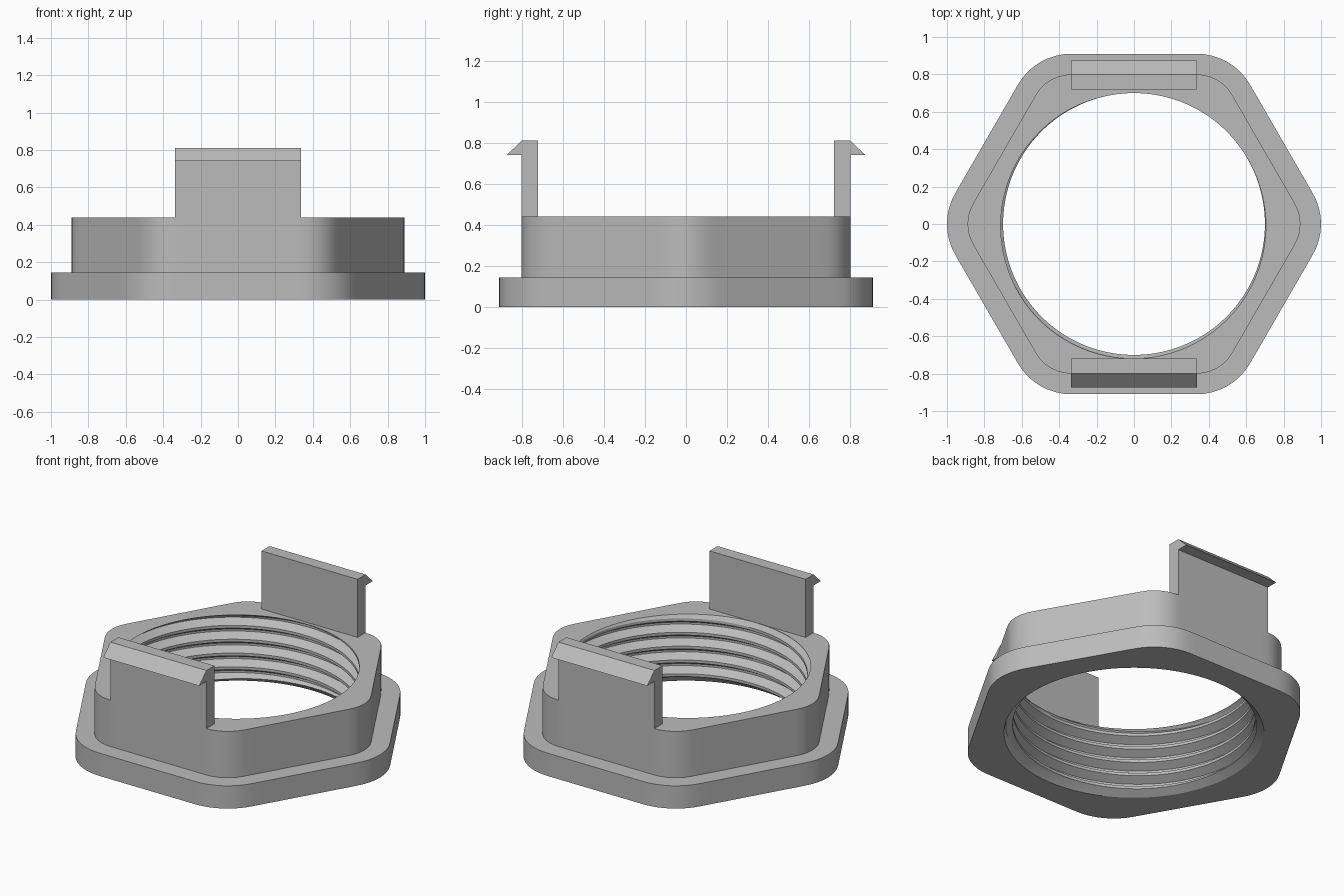
import bpy, bmesh, math

cube = bpy.data.objects.get("Cube")
if cube:
    bpy.data.objects.remove(cube)

grey = bpy.data.materials.new("plain grey")
grey.use_nodes = True
COLOUR = (0.5, 0.5, 0.5, 1)
grey.diffuse_color = COLOUR
grey.node_tree.nodes["Principled BSDF"].inputs["Base Color"].default_value = COLOUR

STEPS = 144                       # columns round the ring
BASE_H, TOP, LEAD = 0.145, 0.44, 0.03
BORE, DEPTH, PITCH = 0.70, 0.05, 0.088
PHASE = 0.19
TURN = 2 * math.pi


def finish(bm, name):
    bmesh.ops.recalc_face_normals(bm, faces=bm.faces)
    mesh = bpy.data.meshes.new(name)
    bm.to_mesh(mesh)
    bm.free()
    mesh.materials.append(grey)
    ob = bpy.data.objects.new(name, mesh)
    bpy.context.collection.objects.link(ob)
    bpy.ops.object.select_all(action='DESELECT')
    ob.select_set(True)
    bpy.context.view_layer.objects.active = ob
    return ob


def hex_radius(angle, apothem, corner):
    """Distance from the centre to a hexagon with rounded corners."""
    off = (angle + math.pi / 6) % (math.pi / 3) - math.pi / 6   # from a corner
    centre = (apothem - corner) / math.cos(math.pi / 6)
    side = math.sin(off) * centre
    flat = apothem / math.cos(math.pi / 6 - abs(off))
    # the straight side ends where the corner arc is tangent to it
    along = flat * math.sin(math.pi / 6 - abs(off))
    if along < centre * 0.5:
        return flat
    return math.cos(off) * centre + math.sqrt(corner ** 2 - side ** 2)


def thread_radius(angle, z):
    """Trapezoid thread, fading out at the top."""
    u = (z / PITCH - angle / TURN + PHASE) % 1
    cut = min(1, max(0, (0.4 - abs(u - 0.5)) / 0.33))
    return BORE + DEPTH * cut * min(1, (TOP - z) / 0.05 + 0.4)


def column(angle):
    """Closed section of the nut: outside first, then down the thread."""
    base = hex_radius(angle, 0.91, 0.328)
    upper = hex_radius(angle, 0.80, 0.218)
    pts = [(BORE + DEPTH, 0), (base, 0), (base, BASE_H), (upper, BASE_H), (upper, TOP)]
    for k in range(7, -3, -1):
        for part in (0.9, 0.57, 0.43, 0.1):
            z = PITCH * (k + part + angle / TURN - PHASE)
            z = min(TOP, max(LEAD, z))
            pts.append((thread_radius(angle, z), z))
    return [(r * math.cos(angle), r * math.sin(angle), z) for r, z in pts]


# Threaded hexagonal body with its wider flange
bm = bmesh.new()
cols = [[bm.verts.new(p) for p in column(TURN * i / STEPS)] for i in range(STEPS + 1)]
for a, b in zip(cols, cols[1:]):
    for j in range(len(a)):
        n = (j + 1) % len(a)
        bm.faces.new((a[j], b[j], b[n], a[n]))
bmesh.ops.remove_doubles(bm, verts=bm.verts, dist=0.00005)
bmesh.ops.dissolve_degenerate(bm, dist=0.00005, edges=bm.edges)
finish(bm, "threaded_hex_body")
bpy.ops.object.shade_smooth_by_angle(angle=math.radians(25))


# Snap clips with hooked tips, front and back
def clip(name, side):
    bm = bmesh.new()
    profile = [(0.72, TOP), (0.80, TOP), (0.80, 0.74), (0.873, 0.74), (0.80, 0.81), (0.72, 0.81)]
    face = bm.faces.new([bm.verts.new((-0.338, side * y, z)) for y, z in profile])
    out = bmesh.ops.extrude_face_region(bm, geom=[face])
    verts = [g for g in out["geom"] if isinstance(g, bmesh.types.BMVert)]
    bmesh.ops.translate(bm, verts=verts, vec=(0.676, 0, 0))
    finish(bm, name)


clip("front_clip", -1)
clip("back_clip", 1)
